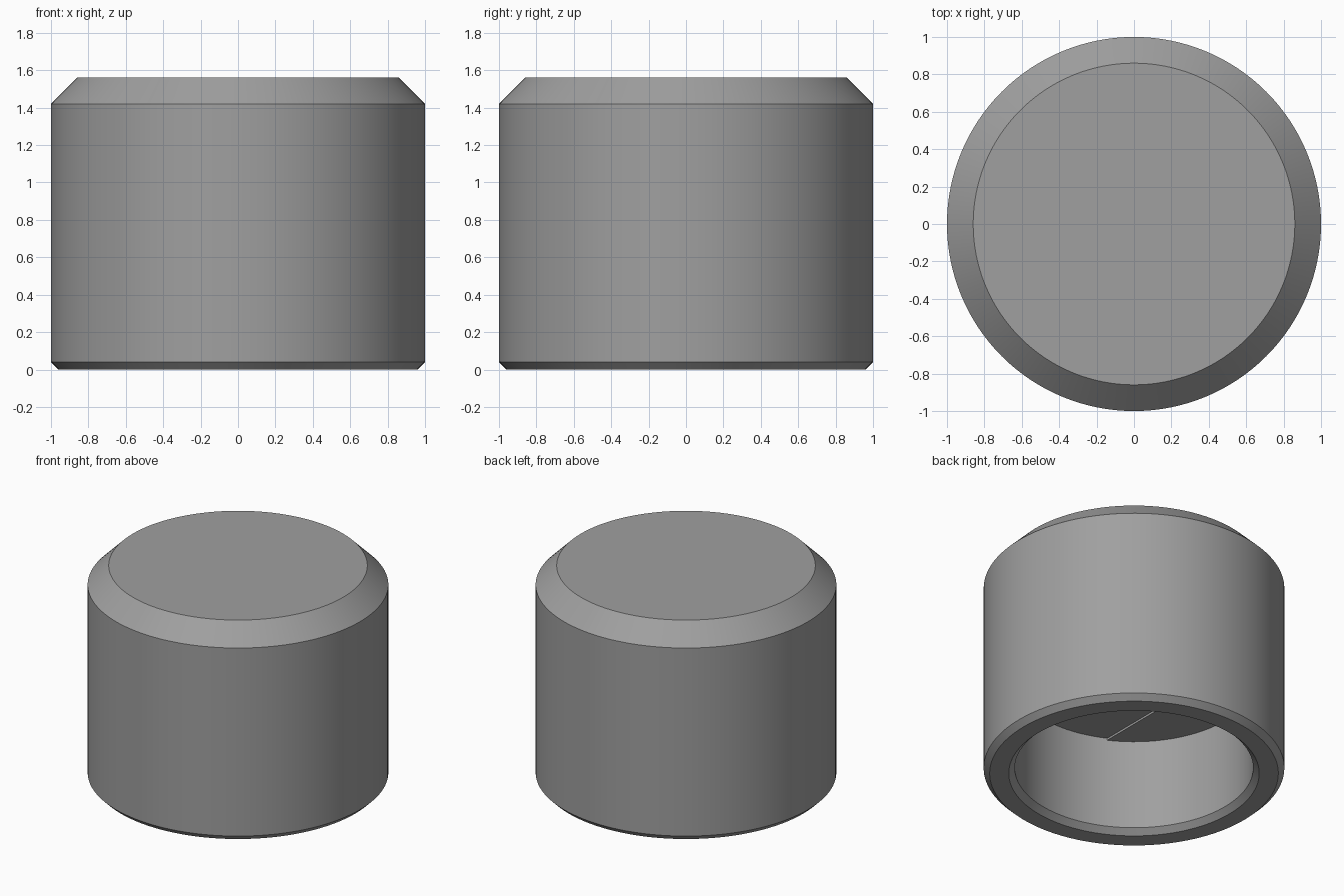
import bpy, bmesh, math

if "Cube" in bpy.data.objects:
    bpy.data.objects.remove(bpy.data.objects["Cube"])

SEGMENTS = 128
CEILING, CHANNEL_HALF, CHANNEL_DEPTH = 0.70, 0.36, 0.015
# (radius, height) from the top rim, down the outside, up the cavity
PROFILE = [(0.86, 1.56), (1.0, 1.42), (1.0, 0.04), (0.96, 0.0),
           (0.833, 0.0), (0.793, 0.04), (0.793, CEILING)]

grey = bpy.data.materials.new("mid grey")
grey.diffuse_color = (0.35, 0.35, 0.35, 1)
grey.use_nodes = True
grey.node_tree.nodes["Principled BSDF"].inputs["Base Color"].default_value = grey.diffuse_color

bm = bmesh.new()
rings = []
for r, z in PROFILE:
    rings.append([bm.verts.new((r * math.cos(2 * math.pi * i / SEGMENTS),
                                r * math.sin(2 * math.pi * i / SEGMENTS), z))
                  for i in range(SEGMENTS)])

# Chamfered wall, rim and cavity side
for a, b in zip(rings, rings[1:]):
    for i in range(SEGMENTS):
        j = (i + 1) % SEGMENTS
        bm.faces.new((a[i], b[i], b[j], a[j]))

# Flat top and cavity ceiling
bm.faces.new(rings[0])
ceiling = [bm.faces.new(rings[-1][::-1])]

# Shallow channel across the cavity ceiling
for x in (-CHANNEL_HALF, CHANNEL_HALF):
    geom = {g for f in ceiling for g in (f, *f.edges, *f.verts)}
    bmesh.ops.bisect_plane(bm, geom=list(geom), plane_co=(x, 0, 0), plane_no=(1, 0, 0))
    ceiling = [f for f in bm.faces if all(abs(v.co.z - CEILING) < 1e-5 for v in f.verts)]
middle = [f for f in ceiling if abs(f.calc_center_median().x) < 0.1]
result = bmesh.ops.extrude_face_region(bm, geom=middle)
for v in result["geom"]:
    if isinstance(v, bmesh.types.BMVert):
        v.co.z += CHANNEL_DEPTH
bmesh.ops.delete(bm, geom=[f for f in middle if f.is_valid], context='FACES_ONLY')
bmesh.ops.recalc_face_normals(bm, faces=bm.faces)

mesh = bpy.data.meshes.new("cap")
bm.to_mesh(mesh)
bm.free()
mesh.materials.append(grey)
cap = bpy.data.objects.new("cap", mesh)
bpy.context.collection.objects.link(cap)
bpy.context.view_layer.objects.active = cap
cap.select_set(True)
bpy.ops.object.shade_smooth_by_angle(angle=math.radians(30))
